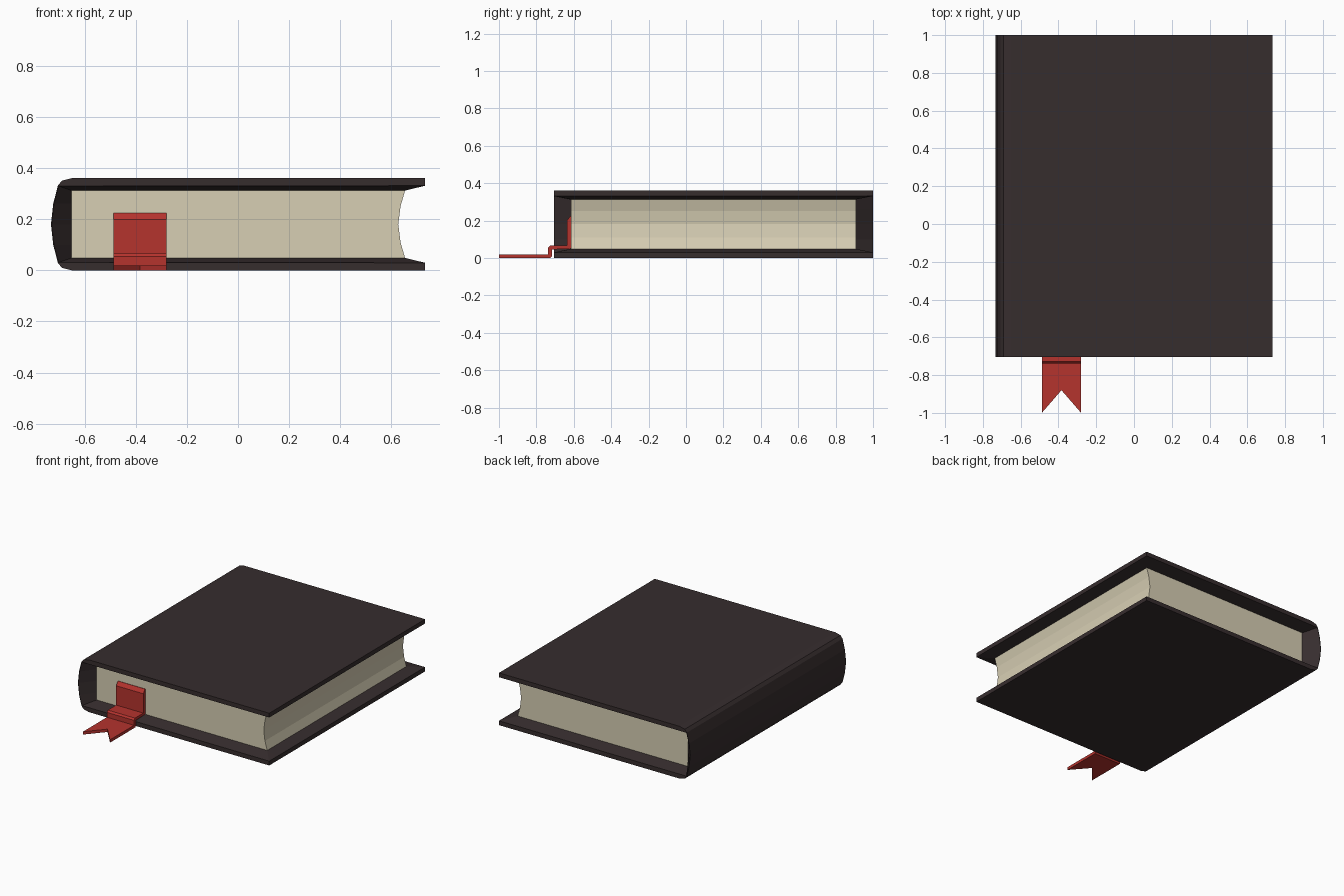
import bpy, bmesh

if "Cube" in bpy.data.objects:
    bpy.data.objects.remove(bpy.data.objects["Cube"])

H = 0.362                       # book thickness
Y_FRONT, Y_BACK = -0.705, 1.0   # cover ends
P_FRONT, P_BACK = -0.615, 0.908  # page block ends


def material(name, rgb):
    m = bpy.data.materials.new(name)
    m.diffuse_color = (*rgb, 1)
    m.use_nodes = True
    m.node_tree.nodes["Principled BSDF"].inputs["Base Color"].default_value = m.diffuse_color
    return m


def loft(name, sections, mat):
    """Skin a row of matching closed sections and cap both ends."""
    bm = bmesh.new()
    rings = [[bm.verts.new(p) for p in s] for s in sections]
    n = len(rings[0])
    for a, b in zip(rings, rings[1:]):
        for i in range(n):
            j = (i + 1) % n
            bm.faces.new((a[i], a[j], b[j], b[i]))
    bm.faces.new(rings[0])
    bm.faces.new(rings[-1])
    bmesh.ops.recalc_face_normals(bm, faces=bm.faces)
    bmesh.ops.triangulate(bm, faces=[f for f in bm.faces if len(f.verts) > 4])
    me = bpy.data.meshes.new(name)
    bm.to_mesh(me)
    bm.free()
    me.materials.append(mat)
    ob = bpy.data.objects.new(name, me)
    bpy.context.collection.objects.link(ob)
    return ob


def mirrored(half):
    """Complete a lower half profile with its reflection about mid height."""
    return half + [(x, H - z) for x, z in reversed(half) if abs(z - H / 2) > 1e-6]


leather = material("dark_leather", (0.037, 0.026, 0.027))
paper = material("cream_paper", (0.68, 0.62, 0.455))
red = material("red_ribbon", (0.46, 0.033, 0.027))

# Cover: boards and rounded spine, with the inside sloping in to the pages
outer = mirrored([(0.733, 0), (-0.65, 0), (-0.69, 0.01), (-0.706, 0.03),
                  (-0.724, 0.10), (-0.733, H / 2)])
inner_end = mirrored([(0.733, 0.03), (0.731, 0.03), (-0.703, 0.031),
                      (-0.721, 0.10), (-0.730, H / 2)])
inner_mid = mirrored([(0.733, 0.03), (0.655, 0.049), (-0.652, 0.049),
                      (-0.652, 0.10), (-0.652, H / 2)])
sections = []
for y, inner in ((Y_FRONT, inner_end), (P_FRONT, inner_mid),
                 (P_BACK, inner_mid), (Y_BACK, inner_end)):
    sections.append([(x, y, z) for x, z in outer + inner[::-1]])
loft("book_cover", sections, leather)

# Page block with a hollow fore edge
block = mirrored([(-0.653, 0.048), (0.655, 0.048), (0.637, 0.11), (0.628, H / 2)])
loft("page_block", [[(x, y, z) for x, z in block] for y in (P_FRONT, P_BACK)], paper)

# Ribbon bookmark: folded strip, middle station pulled back for the tail notch
strip = [(-1, 0), (-0.725, 0), (-0.717, 0.01), (-0.717, 0.046), (-0.612, 0.05),
         (-0.612, 0.225), (-0.618, 0.225), (-0.637, 0.2), (-0.637, 0.066),
         (-0.728, 0.066), (-0.738, 0.054), (-0.738, 0.02), (-1, 0.02)]
loft("ribbon_bookmark",
     [[(x, max(y, tail), z) for y, z in strip]
      for x, tail in ((-0.488, -1), (-0.384, -0.88), (-0.28, -1))], red)
